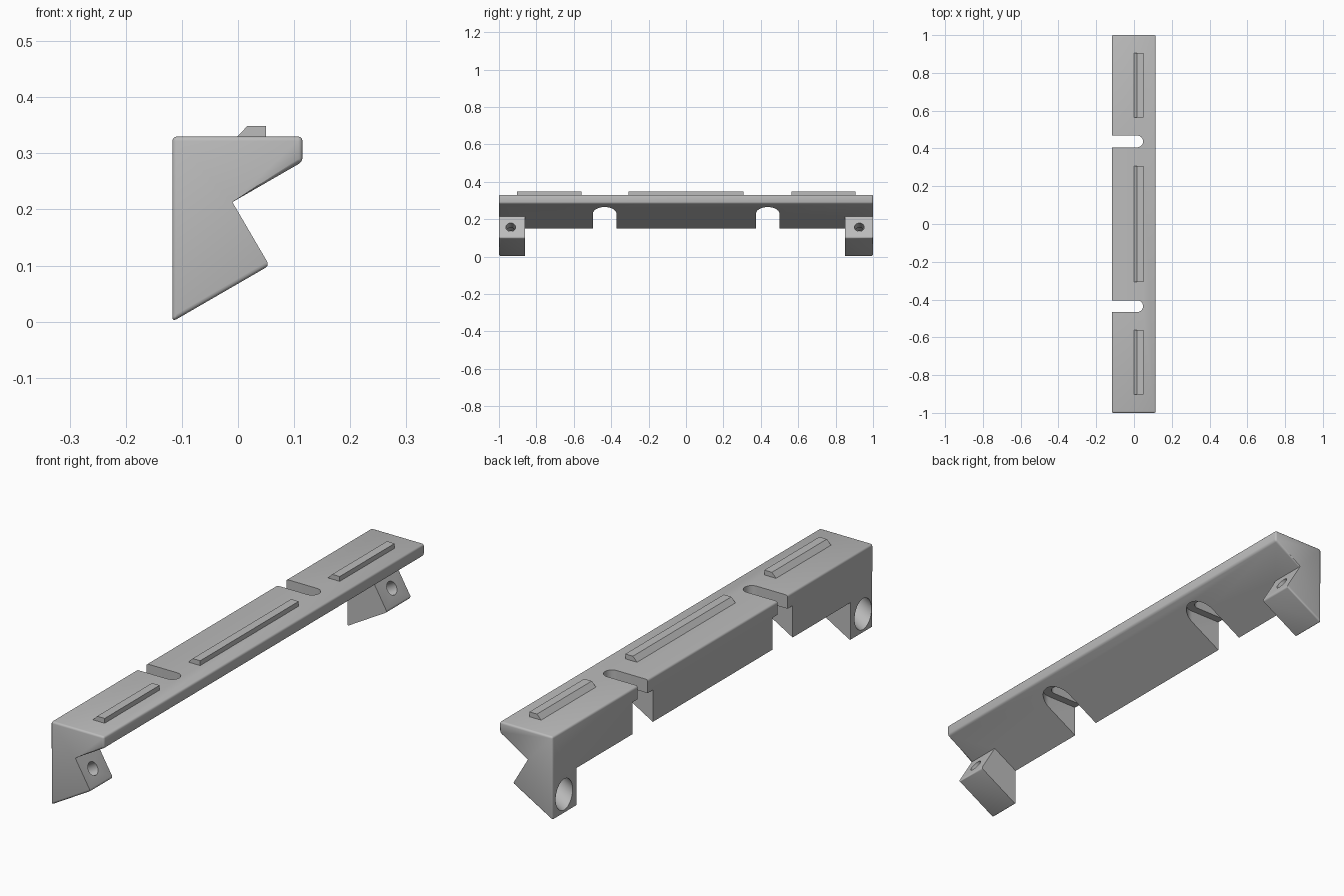
import bpy, bmesh, math
from mathutils import Vector

if "Cube" in bpy.data.objects:
    bpy.data.objects.remove(bpy.data.objects["Cube"], do_unlink=True)

grey = bpy.data.materials.new("plain grey")
grey.use_nodes = True
grey.diffuse_color = (0.5, 0.5, 0.5, 1)
grey.node_tree.nodes["Principled BSDF"].inputs["Base Color"].default_value = (0.5, 0.5, 0.5, 1)


def prism(name, points, axis, start, end):
    """Extrude a 2D outline: xz outlines along y, xy outlines along z."""
    place = (lambda p, t: (p[0], t, p[1])) if axis == "y" else (lambda p, t: (p[0], p[1], t))
    bm = bmesh.new()
    face = bm.faces.new([bm.verts.new(place(p, start)) for p in points])
    move = Vector(place((0, 0), end - start))
    top = bmesh.ops.extrude_face_region(bm, geom=[face])["geom"]
    bmesh.ops.translate(bm, vec=move, verts=[v for v in top if isinstance(v, bmesh.types.BMVert)])
    bmesh.ops.recalc_face_normals(bm, faces=bm.faces)
    mesh = bpy.data.meshes.new(name)
    bm.to_mesh(mesh)
    bm.free()
    mesh.materials.append(grey)
    obj = bpy.data.objects.new(name, mesh)
    bpy.context.collection.objects.link(obj)
    return obj


def cylinder(name, a, b, radius):
    a, b = Vector(a), Vector(b)
    bpy.ops.mesh.primitive_cylinder_add(vertices=40, radius=radius, depth=(b - a).length,
                                        location=(a + b) / 2)
    obj = bpy.context.object
    obj.name = name
    obj.rotation_euler = (b - a).to_track_quat("Z", "Y").to_euler()
    obj.data.materials.append(grey)
    return obj


def cut(target, cutter):
    cutter.hide_render = True
    bpy.context.view_layer.update()
    mod = target.modifiers.new("cut", "BOOLEAN")
    mod.operation, mod.solver, mod.object = "DIFFERENCE", "EXACT", cutter
    bpy.context.view_layer.objects.active = target
    bpy.ops.object.modifier_apply(modifier=mod.name)
    bpy.data.objects.remove(cutter, do_unlink=True)


def slot_outline(y, radius):
    """Plan outline, open past the back wall and rounded at the inner end."""
    arc = [math.radians(-90 + 180 * i / 20) for i in range(21)]
    return ([(-0.2, y + radius), (-0.2, y - radius)]
            + [(0.017 + radius * math.cos(a), y + radius * math.sin(a)) for a in arc])


# Body: hooked end outline run along the whole length
inner = (-0.01, 0.213)
body = prism("body", [(-0.117, 0), (0.056, 0.1), inner, (0.115, 0.285),
                      (0.115, 0.33), (-0.117, 0.33)], "y", -1, 1)

# Soften the outer edges, leaving the inner corner and leg face crisp
bm = bmesh.new()
bm.from_mesh(body.data)


def is_inner(v):
    return abs(v.co.x - inner[0]) < 1e-4


def is_crisp(e):
    return any(is_inner(v) for v in e.verts) and all(v.co.x < 0.1 for v in e.verts)


bmesh.ops.bevel(bm, geom=[e for e in bm.edges if not is_crisp(e)], offset=0.008,
                offset_type="OFFSET", segments=3, profile=0.5, affect="EDGES")
bm.to_mesh(body.data)
bm.free()

# Remove the middle so that only the end legs hang below the wedge
cut(body, prism("leg_gap", [inner, (0.1, 0.15), (0.1, -0.1), (-0.2, -0.1), (-0.2, 0.1033)],
                "y", -0.86, 0.85))

# Slots through the top with wider pockets below
for y in (-0.435, 0.437):
    cut(body, prism("slot", slot_outline(y, 0.031), "z", 0.2, 0.5))
    cut(body, prism("pocket", slot_outline(y, 0.063), "z", 0, 0.277))

# Tilted screw holes with wide counterbores from the back
direction = Vector((math.cos(math.radians(30)), 0, math.sin(math.radians(30))))
for y in (-0.937, 0.927):
    face = Vector((0.023, y, 0.157))
    cut(body, cylinder("screw_hole", face - direction * 0.2, face + direction * 0.05, 0.026))
    cut(body, cylinder("counterbore", face - direction * 0.35, face - direction * 0.05, 0.053))

# Raised ridges with a sloped back side
ridge = [(-0.003, 0.328), (0.017, 0.349), (0.05, 0.349), (0.05, 0.328)]
parts = [body]
for name, start, end in (("front_ridge", -0.903, -0.56), ("middle_ridge", -0.307, 0.307),
                         ("back_ridge", 0.563, 0.905)):
    parts.append(prism(name, ridge, "y", start, end))

bpy.ops.object.select_all(action="DESELECT")
for obj in parts:
    obj.select_set(True)
bpy.context.view_layer.objects.active = body
bpy.ops.object.shade_smooth_by_angle(angle=math.radians(32))
